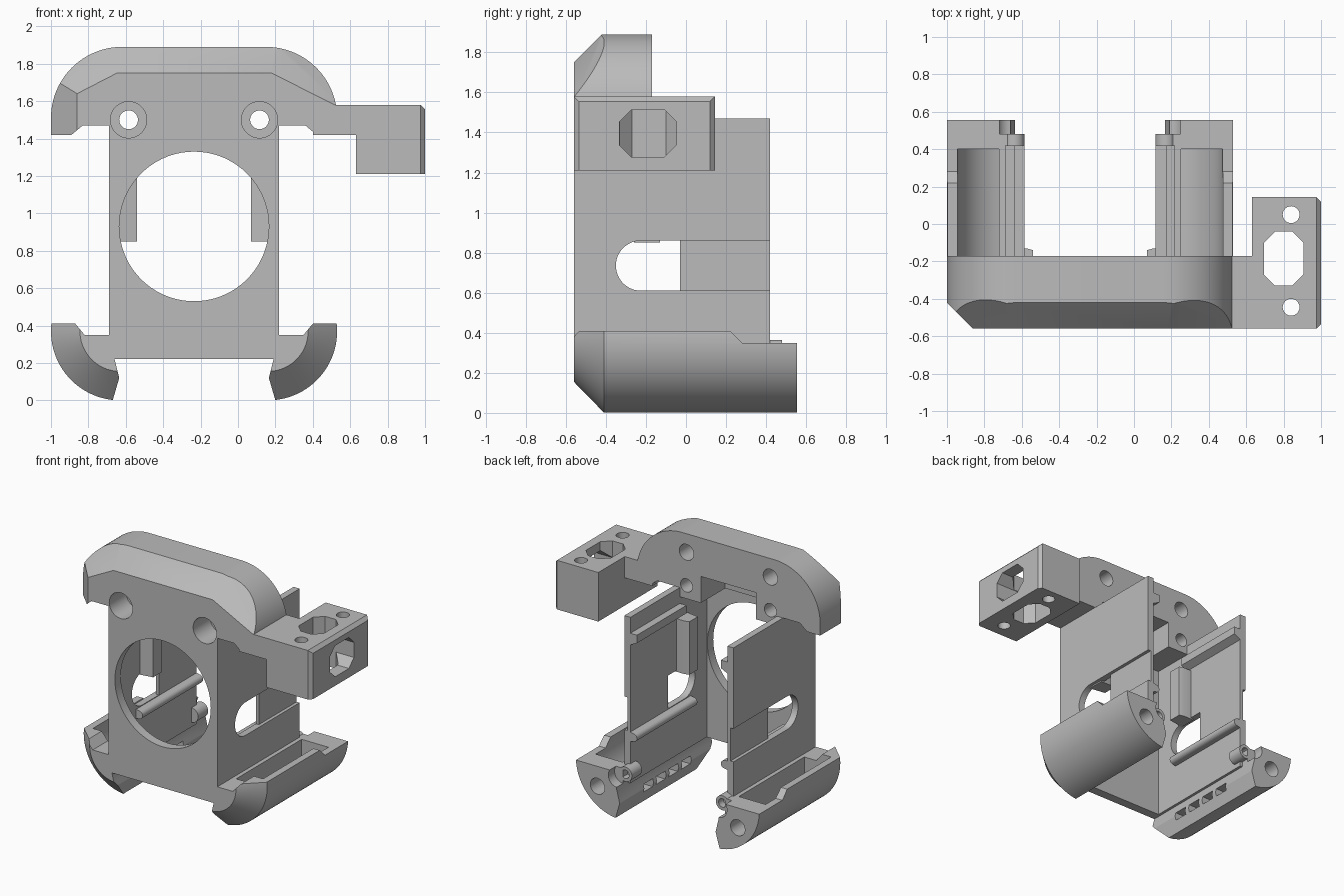
import bpy, bmesh, math
from mathutils import Vector

if "Cube" in bpy.data.objects:
    bpy.data.objects.remove(bpy.data.objects["Cube"], do_unlink=True)

grey = bpy.data.materials.new("plain_grey")
grey.use_nodes = True
grey.diffuse_color = (0.5, 0.5, 0.5, 1)
grey.node_tree.nodes["Principled BSDF"].inputs["Base Color"].default_value = (0.5, 0.5, 0.5, 1)

MID = -0.235          # symmetry line of the main body
FRONT, CAP_BACK = -0.56, -0.17


def finish(name, bm):
    bmesh.ops.recalc_face_normals(bm, faces=bm.faces)
    mesh = bpy.data.meshes.new(name)
    bm.to_mesh(mesh)
    bm.free()
    obj = bpy.data.objects.new(name, mesh)
    mesh.materials.append(grey)
    bpy.context.collection.objects.link(obj)
    return obj


def loft(name, axis, ring_a, a, ring_b, b):
    """Solid between two matching outlines at positions a and b on an axis."""
    def place(p, t):
        return {"x": (t, p[0], p[1]), "y": (p[0], t, p[1]), "z": (p[0], p[1], t)}[axis]
    bm = bmesh.new()
    va = [bm.verts.new(place(p, a)) for p in ring_a]
    vb = [bm.verts.new(place(p, b)) for p in ring_b]
    bm.faces.new(va)
    bm.faces.new(vb[::-1])
    for i in range(len(va)):
        j = (i + 1) % len(va)
        bm.faces.new((va[i], vb[i], vb[j], va[j]))
    return finish(name, bm)


def prism(name, axis, pts, a, b):
    return loft(name, axis, pts, a, pts, b)


def box(name, x0, x1, y0, y1, z0, z1):
    return prism(name, "z", [(x0, y0), (x1, y0), (x1, y1), (x0, y1)], z0, z1)


def arc(u, v, r, start, end, n=24):
    return [(u + r * math.cos(math.radians(start + (end - start) * i / n)),
             v + r * math.sin(math.radians(start + (end - start) * i / n))) for i in range(n + 1)]


def circle(u, v, r, n=48):
    return arc(u, v, r, 0, 360, n)[:-1]


def octagon(u, v, hu, hv, c=0.06):
    return [(u - hu + c, v - hv), (u + hu - c, v - hv), (u + hu, v - hv + c), (u + hu, v + hv - c),
            (u + hu - c, v + hv), (u - hu + c, v + hv), (u - hu, v + hv - c), (u - hu, v - hv + c)]


def boolean(obj, cutter, operation="DIFFERENCE"):
    cutter.hide_render = True
    mod = obj.modifiers.new("cut", "BOOLEAN")
    mod.operation, mod.object, mod.solver = operation, cutter, "EXACT"
    bpy.context.view_layer.objects.active = obj
    bpy.ops.object.modifier_apply(modifier=mod.name)
    bpy.data.objects.remove(cutter, do_unlink=True)


def slice_off(obj, point, normal):
    """Remove everything on the outer side of a plane and close the cut."""
    bm = bmesh.new()
    bm.from_mesh(obj.data)
    bmesh.ops.bisect_plane(bm, geom=bm.verts[:] + bm.edges[:] + bm.faces[:], dist=1e-5,
                           plane_co=Vector(point), plane_no=Vector(normal).normalized(), clear_outer=True)
    bmesh.ops.holes_fill(bm, edges=[e for e in bm.edges if e.is_boundary], sides=0)
    bmesh.ops.recalc_face_normals(bm, faces=bm.faces)
    bm.to_mesh(obj.data)
    bm.free()


parts = []

# Front plate with the large round opening
plate = box("front_plate", MID - 0.455, MID + 0.455, FRONT, -0.49, 0.22, 1.40)
boolean(plate, prism("cutter", "y", circle(MID, 0.93, 0.4, 72), -0.7, -0.4))
parts.append(plate)

# Domed top cap with faceted front
outline = ([(-1, 1.42), (-0.89, 1.42), (-0.83, 1.47), (MID - 0.455, 1.47), (MID - 0.455, 1.40),
            (MID + 0.455, 1.40), (MID + 0.455, 1.47), (0.36, 1.47), (0.42, 1.42), (0.53, 1.42)]
           + arc(0.15, 1.51, 0.38, 0, 90) + arc(-0.62, 1.51, 0.38, 90, 180))
cap = prism("top_cap", "y", outline, FRONT, CAP_BACK)
slice_off(cap, (0, FRONT, 1.75), (0, -1, 1))
slice_off(cap, (-0.86, FRONT, 1.64), (-0.46, -1, 0.89))
slice_off(cap, (0.18, FRONT, 1.75), (0.45, -1, 0.89))
slice_off(cap, (-0.86, FRONT, 1.5), (-1, -1, 0))
boolean(cap, box("cutter", MID - 0.23, MID + 0.23, -0.46, -0.1, 1.3, 1.6))
for s in (-1, 1):
    x = MID + s * 0.35
    boolean(cap, prism("cutter", "y", circle(x, 1.5, 0.097), -0.7, -0.36))
    boolean(cap, prism("cutter", "y", circle(x, 1.5, 0.05), -0.5, 0))
    boolean(cap, prism("cutter", "y", circle(x, 1.75, 0.06), -0.36, 0))
parts.append(cap)

# Side arm and its mounting block
parts.append(box("arm", 0.4, 0.66, FRONT, CAP_BACK, 1.42, 1.58))
block = box("arm_block", 0.63, 1, FRONT, 0.145, 1.21, 1.58)
slice_off(block, (0.975, FRONT, 1.4), (1, -1, 0))
slice_off(block, (1, 0.12, 1.4), (1, 1, 0))
slice_off(block, (1, 0, 1.555), (1, 0, 1))
boolean(block, prism("cutter", "z", octagon(0.8, -0.185, 0.105, 0.145), 1.1, 1.7))
boolean(block, prism("cutter", "x", octagon(-0.19, 1.395, 0.143, 0.117), 0.8, 1.1))
for y in (-0.445, 0.05):
    boolean(block, prism("cutter", "z", circle(0.84, y, 0.045, 32), 1.1, 1.7))
parts.append(block)

for s, side in ((-1, "right"), (1, "left")):
    def X(d):
        return MID + s * d

    # Side wall with a round ended slot that becomes a shallow groove
    wall = prism(side + "_wall", "x", [(FRONT, 0.22), (0.42, 0.22), (0.42, 1.47), (CAP_BACK, 1.47),
                                       (CAP_BACK, 1.40), (FRONT, 1.40)], X(0.405), X(0.455))
    slot = arc(-0.225, 0.735, 0.125, 90, 270)
    boolean(wall, prism("cutter", "x", slot + [(-0.03, 0.61), (-0.03, 0.86)], X(0.3), X(0.6)))
    boolean(wall, box("cutter", X(0.43), X(0.6), -0.1, 0.6, 0.61, 0.86))
    parts.append(wall)

    # Rails and stop on the inner face of the wall
    parts.append(prism(side + "_upper_rail", "y", [(X(0.43), 1.25), (X(0.35), 1.29), (X(0.35), 1.35),
                                                   (X(0.43), 1.35)], CAP_BACK, 0.42))
    parts.append(prism(side + "_lower_rail", "y", [(X(0.43), 0.53), (X(0.43), 0.61)]
                       + [(X(u), z) for u, z in arc(0.38, 0.57, 0.03, 90, 270, 10)], -0.3, 0.42))
    parts.append(prism(side + "_stop", "z", [(X(0.43), -0.26), (X(0.305), -0.24), (X(0.305), -0.14),
                                             (X(0.34), -0.13), (X(0.43), -0.13)], 0.85, 1.25))

    # Lower trough: rounded body with a tapered nose, hollow and open on top
    cu, cv = 0.395, 0.37
    trough = prism(side + "_trough", "y", circle(X(cu), cv, 0.37, 96), -0.41, 0.555)
    nose = loft("nose", "y", circle(X(cu), cv, 0.215, 96), FRONT, circle(X(cu), cv, 0.37, 96), -0.41)
    boolean(trough, nose, "UNION")
    keep = [(0.435, -0.05), (0.435, 0), (0.40, 0.12), (0.425, 0.22), (0.425, 0.35),
            (0.585, 0.35), (0.635, 0.41), (0.85, 0.41), (0.85, -0.05)]
    boolean(trough, prism("cutter", "y", [(X(u), z) for u, z in keep], -0.7, 0.7), "INTERSECT")
    hollow = arc(cu, cv, 0.315, 0, -73) + [(0.485, 0.6), (0.71, 0.6)]
    boolean(trough, prism("cutter", "y", [(X(u), z) for u, z in hollow], -0.38, 0.4))
    boolean(trough, prism("cutter", "x", [(0.22, 0.41), (0.28, 0.35), (0.7, 0.35), (0.7, 0.5),
                                          (0.22, 0.5)], X(0.3), X(0.9)))
    boolean(trough, prism("cutter", "y", circle(X(0.585), 0.2, 0.06), 0.3, 0.7))
    boolean(trough, prism("cutter", "y", circle(X(0.42), 0.31, 0.075), 0.48, 0.7))
    for i in range(4):
        y = -0.3 + i * 0.15
        boolean(trough, box("cutter", X(0.3), X(0.53), y, y + 0.11, 0.09, 0.15))
    parts.append(trough)

    # Small screw boss at the rear of the trough
    boss = prism(side + "_boss", "y", circle(X(0.405), 0.31, 0.055), 0.36, 0.48)
    boolean(boss, prism("cutter", "y", circle(X(0.405), 0.31, 0.032), 0.425, 0.6))
    parts.append(boss)

# Smooth round surfaces, keep hard edges
for obj in parts:
    bpy.ops.object.select_all(action="DESELECT")
    obj.select_set(True)
    bpy.context.view_layer.objects.active = obj
    bpy.ops.object.shade_smooth_by_angle(angle=math.radians(25))
